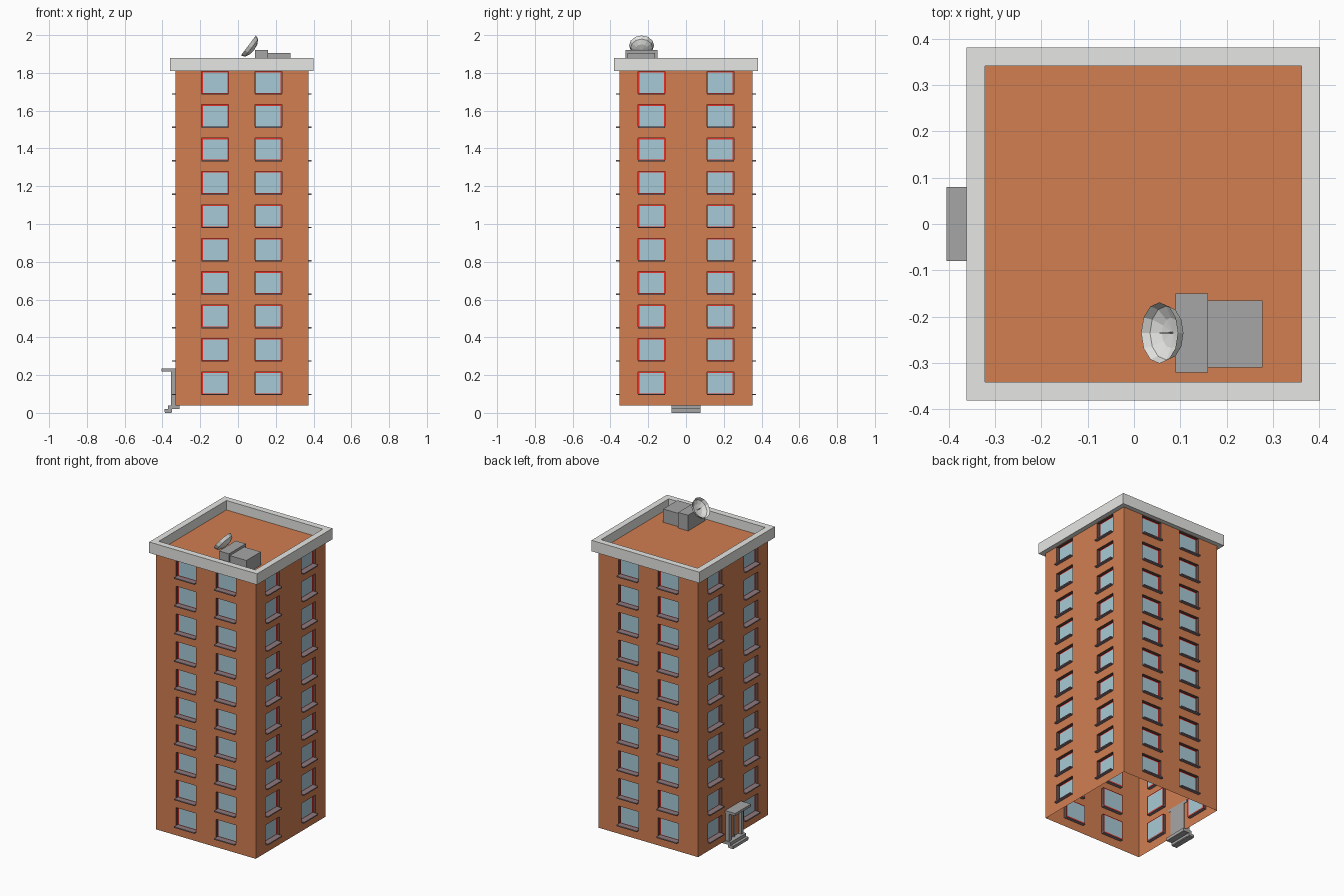
import bpy, bmesh, math
from mathutils import Vector, Matrix

if "Cube" in bpy.data.objects:
    bpy.data.objects.remove(bpy.data.objects["Cube"])


def mat(name, r, g, b):
    m = bpy.data.materials.new(name)
    m.diffuse_color = (r, g, b, 1)
    m.use_nodes = True
    m.node_tree.nodes["Principled BSDF"].inputs["Base Color"].default_value = m.diffuse_color
    return m


BRICK = mat("brick", 0.64, 0.21, 0.083)
GLASS = mat("glass", 0.39, 0.59, 0.67)
RED = mat("red_trim", 0.80, 0.03, 0.02)
REVEAL = mat("dark_reveal", 0.14, 0.07, 0.06)
SILL = mat("sill_mauve", 0.27, 0.19, 0.21)
PALE = mat("pale_concrete", 0.79, 0.79, 0.77)
GREY = mat("mid_grey", 0.38, 0.38, 0.38)

CX, H = 0.02, 0.352            # body centre in x, half width
Z0, Z1 = 0.04, 1.82            # wall bottom and roof level
W, WH, PITCH, ROWS = 0.142, 0.12, 0.1768, 10
DEEP, TRIM = 0.02, 0.006       # window recess, trim width


def finish(bm, name, mats):
    me = bpy.data.meshes.new(name)
    bm.to_mesh(me)
    bm.free()
    for m in mats:
        me.materials.append(m)
    ob = bpy.data.objects.new(name, me)
    bpy.context.collection.objects.link(ob)
    return ob


def add_box(bm, x0, x1, y0, y1, z0, z1):
    size = Matrix.Diagonal((x1 - x0, y1 - y0, z1 - z0, 1))
    mid = Matrix.Translation(((x0 + x1) / 2, (y0 + y1) / 2, (z0 + z1) / 2))
    bmesh.ops.create_cube(bm, size=1, matrix=mid @ size)


def box(name, m, *dims):
    bm = bmesh.new()
    add_box(bm, *dims)
    return finish(bm, name, [m])


# walls: grid of brick cells, each window cell sunk in with trim and glass
body = bmesh.new()
sills = bmesh.new()


def wall(angle, offset):
    n = Vector((round(math.cos(angle)), round(math.sin(angle)), 0))
    u = Vector((-n.y, n.x, 0))
    c = Vector((CX, 0, 0))

    def P(a, z, d=0.0):
        return body.verts.new(c + n * (H - d) + u * a + Vector((0, 0, z)))

    def rect(a0, a1, z0, z1, d):
        return [P(a0, z0, d), P(a1, z0, d), P(a1, z1, d), P(a0, z1, d)]

    def bridge(outer, inner, mi):
        for i in range(4):
            j = (i + 1) % 4
            body.faces.new((outer[i], outer[j], inner[j], inner[i])).material_index = mi

    us = [-H] + [s * offset + e * W / 2 for s in (-1, 1) for e in (-1, 1)] + [H]
    zs = [Z0] + [0.097 + r * PITCH + e * WH for r in range(ROWS) for e in (0, 1)] + [Z1]
    for i in range(5):
        for k in range(len(zs) - 1):
            a0, a1, z0, z1 = us[i], us[i + 1], zs[k], zs[k + 1]
            outer = rect(a0, a1, z0, z1, 0)
            if i % 2 == 0 or k % 2 == 0:
                body.faces.new(outer)
                continue
            sunk = rect(a0, a1, z0, z1, DEEP)
            pane = rect(a0 + TRIM, a1 - TRIM, z0 + TRIM, z1 - TRIM, DEEP)
            bridge(outer, sunk, 3)
            bridge(sunk, pane, 2)
            body.faces.new(pane).material_index = 1
            # sill below the window
            p = c + n * (H - DEEP) + u * a0
            q = c + n * (H + 0.018) + u * a1
            add_box(sills, min(p.x, q.x), max(p.x, q.x), min(p.y, q.y), max(p.y, q.y),
                    z0 - 0.003, z0 + 0.004)


for k in range(4):
    wall(k * math.pi / 2, 0.182 if k % 2 == 0 else 0.141)
# flat roof; the bottom of the tower stays open
body.faces.new([body.verts.new((CX + sx * H, sy * H, Z1))
                for sx, sy in ((-1, -1), (1, -1), (1, 1), (-1, 1))])
bmesh.ops.remove_doubles(body, verts=body.verts, dist=1e-5)
finish(body, "tower_body", [BRICK, GLASS, RED, REVEAL])
finish(sills, "window_sills", [SILL])

# parapet ring swept from a rectangular section
bm = bmesh.new()
loops = [[bm.verts.new((CX + sx * h, sy * h, z))
          for sx, sy in ((-1, -1), (1, -1), (1, 1), (-1, 1))]
         for h, z in ((0.381, 1.81), (0.381, 1.88), (0.341, 1.88), (0.341, 1.81))]
for s in range(4):
    a, b = loops[s], loops[(s + 1) % 4]
    for i in range(4):
        j = (i + 1) % 4
        bm.faces.new((a[i], a[j], b[j], b[i]))
bmesh.ops.recalc_face_normals(bm, faces=bm.faces)
finish(bm, "parapet", [PALE])

# rooftop equipment
box("dish_base", GREY, 0.09, 0.16, -0.32, -0.15, Z1, 1.92)
box("roof_unit", GREY, 0.16, 0.277, -0.31, -0.165, Z1, 1.905)

# dish: 12-sided bowl with a steep rim, opening up and to the left
axis = Vector((-0.80, 0, 0.60))
place = Matrix.Translation((0.055, -0.235, 1.945)) @ axis.to_track_quat('Z', 'Y').to_matrix().to_4x4()
bm = bmesh.new()
R, N = 0.066, 12
for outside in (False, True):
    drop = 0.003 if outside else 0.0
    rings = [[bm.verts.new((r * R * math.cos(2 * math.pi * i / N),
                            r * R * math.sin(2 * math.pi * i / N),
                            z - (drop if r < 1 else 0))) for i in range(N)]
             for r, z in ((1, 0), (0.88, -0.018), (0.5, -0.031))]
    tip = bm.verts.new((0, 0, -0.036 - drop))
    for i in range(N):
        j = (i + 1) % N
        fs = [(a[i], b[i], b[j], a[j]) for a, b in zip(rings, rings[1:])]
        fs.append((rings[-1][i], tip, rings[-1][j]))
        for vs in fs:
            f = bm.faces.new(vs)
            f.normal_update()
            if (f.normal.z < 0) != outside:
                f.normal_flip()
bm.transform(place)
finish(bm, "dish", [PALE])
bm = bmesh.new()
bmesh.ops.create_cone(bm, segments=6, radius1=0.002, radius2=0.001, depth=0.036, cap_ends=True,
                      matrix=place @ Matrix.Translation((0, 0, -0.018)))
finish(bm, "dish_feed", [GREY])

# entrance on the left side
XW = CX - H
box("lower_step", GREY, -0.388, -0.35, -0.078, 0.078, 0.005, 0.02)
box("step_foot", GREY, -0.386, -0.352, -0.076, 0.076, 0.0, 0.005)
box("upper_step", GREY, -0.371, -0.31, -0.078, 0.078, 0.02, 0.04)
box("canopy", GREY, -0.404, XW + 0.003, -0.08, 0.08, 0.218, 0.234)
box("door_backing", GREY, XW - 0.004, XW + 0.004, -0.06, 0.06, 0.04, 0.218)
bm = bmesh.new()
for y, w, d in ((-0.062, 0.012, 0.024), (0.062, 0.012, 0.024), (0, 0.006, 0.012)):
    add_box(bm, XW - d, XW, y - w, y + w, 0.04, 0.218)
finish(bm, "door_frame", [GREY])
bm = bmesh.new()
for s in (-1, 1):
    y = sorted((s * 0.008, s * 0.048))
    add_box(bm, XW - 0.008, XW - 0.003, y[0], y[1], 0.05, 0.205)
finish(bm, "door_leaves", [BRICK])
